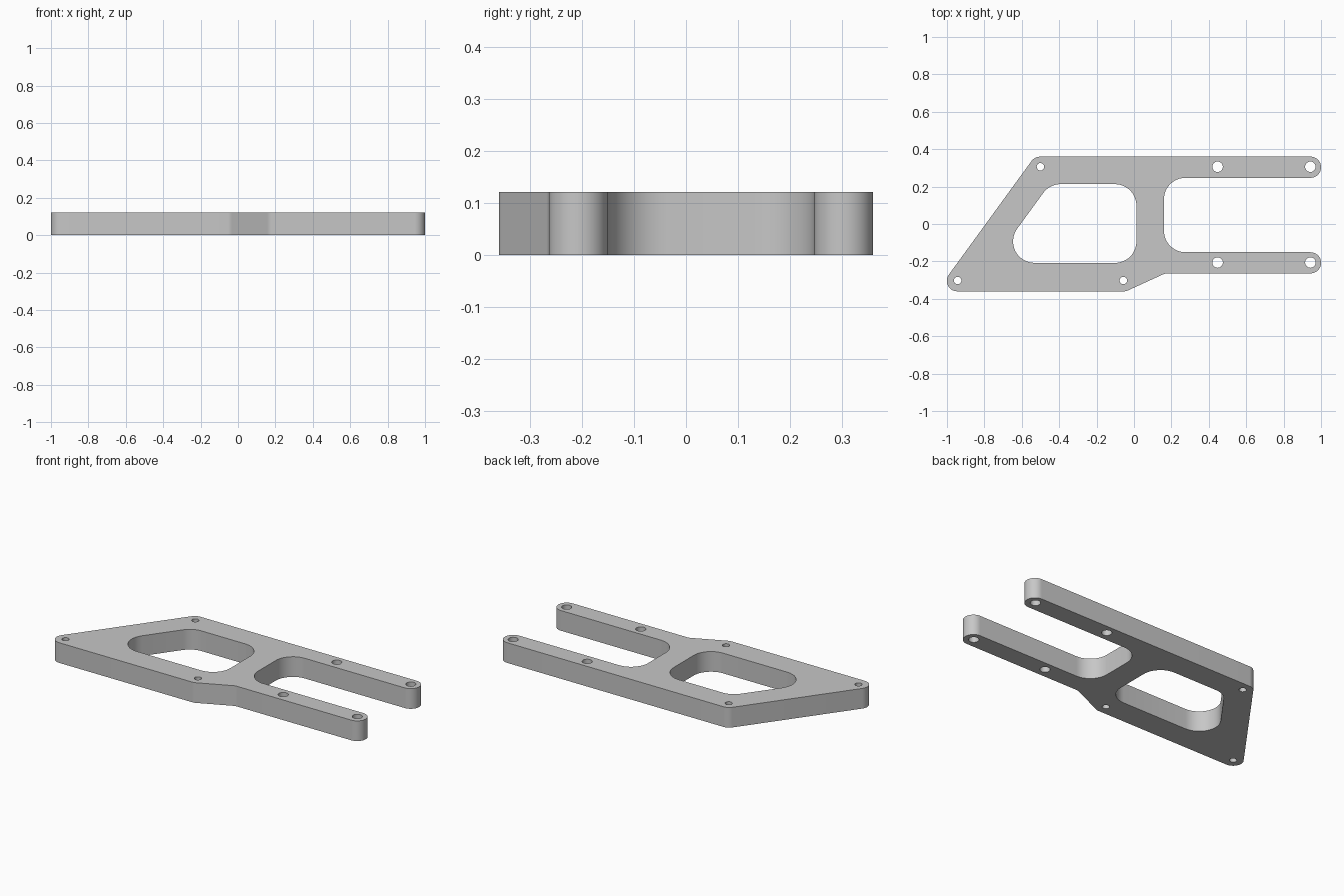
import bpy
import bmesh
import math
from mathutils import Vector

cube = bpy.data.objects.get("Cube")
if cube:
    bpy.data.objects.remove(cube, do_unlink=True)

THICKNESS = 0.122


def rounded(corners, steps=12):
    """Round each (x, y, radius) corner of a closed polygon with an arc."""
    points = []
    for i, (x, y, r) in enumerate(corners):
        corner = Vector((x, y))
        to_prev = (Vector(corners[i - 1][:2]) - corner).normalized()
        to_next = (Vector(corners[(i + 1) % len(corners)][:2]) - corner).normalized()
        half = to_prev.angle(to_next) / 2
        centre = corner + (to_prev + to_next).normalized() * (r / math.sin(half))
        start = corner + to_prev * (r / math.tan(half)) - centre
        end = corner + to_next * (r / math.tan(half)) - centre
        a = math.atan2(start.y, start.x)
        sweep = math.remainder(math.atan2(end.y, end.x) - a, math.tau)
        for k in range(steps + 1):
            t = a + sweep * k / steps
            points.append((centre.x + r * math.cos(t), centre.y + r * math.sin(t)))
    return points


def circle(x, y, r, n=32):
    return [(x + r * math.cos(math.tau * k / n), y + r * math.sin(math.tau * k / n))
            for k in range(n)]


# Outer outline: slanted end, stepped lower edge and two arms around an open slot
R, WIDE = 0.056, 0.115
outline = rounded([
    (-0.531, 0.36, R), (-1.055, -0.36, R), (-0.043, -0.36, R), (0.167, -0.264, R),
    (1.0, -0.264, R), (1.0, -0.151, R), (0.16, -0.151, WIDE), (0.16, 0.247, WIDE),
    (1.0, 0.247, R), (1.0, 0.36, R),
])

# Window with one side parallel to the slanted end
window = rounded([
    (-0.451, 0.213, WIDE), (-0.758, -0.208, WIDE),
    (0.013, -0.208, WIDE), (0.013, 0.213, WIDE),
])

# Small holes in the body, larger holes along the arms
holes = [circle(x, y, 0.02) for x, y in ((-0.5, 0.306), (-0.943, -0.302), (-0.057, -0.302))]
holes += [circle(x, y, 0.028) for x in (0.447, 0.943) for y in (0.306, -0.206)]

# Filled and extruded flat profile
profile = bpy.data.curves.new("plate_profile", "CURVE")
profile.dimensions = "2D"
profile.fill_mode = "BOTH"
profile.extrude = THICKNESS / 2
for loop in [outline, window] + holes:
    spline = profile.splines.new("POLY")
    spline.points.add(len(loop) - 1)
    for point, (x, y) in zip(spline.points, loop):
        point.co = (x, y, 0, 1)
    spline.use_cyclic_u = True
helper = bpy.data.objects.new("plate_profile", profile)
bpy.context.collection.objects.link(helper)
bpy.context.view_layer.update()
evaluated = helper.evaluated_get(bpy.context.evaluated_depsgraph_get())
mesh = bpy.data.meshes.new_from_object(evaluated)
bpy.data.objects.remove(helper, do_unlink=True)

# Weld caps to walls and rest the plate on the ground
bm = bmesh.new()
bm.from_mesh(mesh)
bmesh.ops.remove_doubles(bm, verts=bm.verts, dist=0.0001)
bmesh.ops.translate(bm, verts=bm.verts, vec=(0, 0, THICKNESS / 2))
bmesh.ops.recalc_face_normals(bm, faces=bm.faces)
bm.to_mesh(mesh)
bm.free()

plate = bpy.data.objects.new("mounting_plate", mesh)
mesh.name = "mounting_plate"
bpy.context.collection.objects.link(plate)

# Plain grey finish
grey = bpy.data.materials.new("light_grey")
grey.use_nodes = True
grey.diffuse_color = (0.57, 0.57, 0.57, 1)
grey.node_tree.nodes["Principled BSDF"].inputs["Base Color"].default_value = (0.57, 0.57, 0.57, 1)
mesh.materials.clear()
mesh.materials.append(grey)

bpy.ops.object.select_all(action="DESELECT")
plate.select_set(True)
bpy.context.view_layer.objects.active = plate
bpy.ops.object.shade_smooth_by_angle(angle=math.radians(30))
